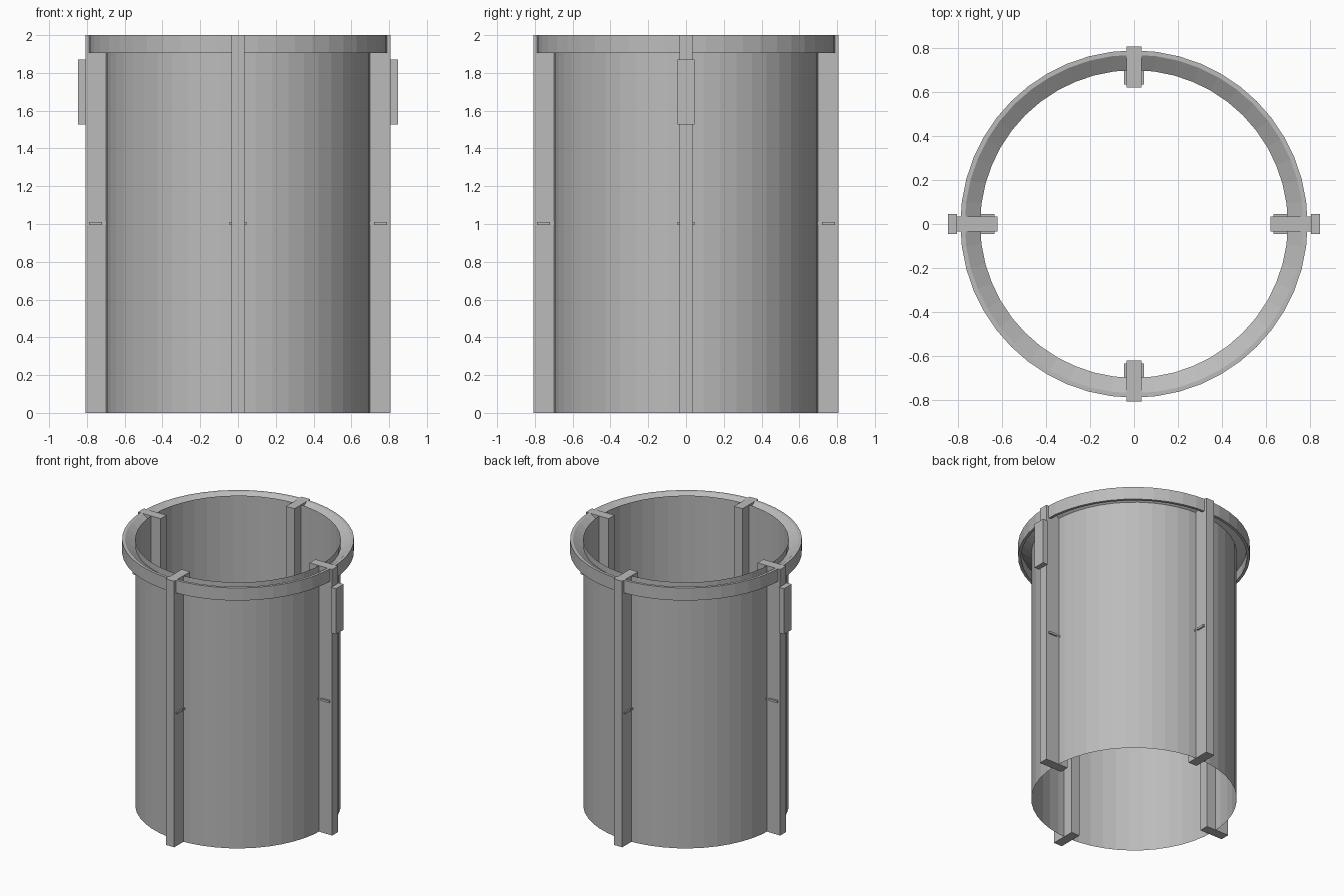
import bpy, bmesh, math
from mathutils import Matrix, Vector

cube = bpy.data.objects.get("Cube")
if cube:
    bpy.data.objects.remove(cube, do_unlink=True)

# Single grey finish
grey = bpy.data.materials.new("plain grey")
grey.use_nodes = True
color = (0.5, 0.5, 0.5, 1)
grey.diffuse_color = color
grey.node_tree.nodes["Principled BSDF"].inputs["Base Color"].default_value = color

SEGMENTS = 48


def finish(name, bm):
    mesh = bpy.data.meshes.new(name)
    bm.to_mesh(mesh)
    bm.free()
    mesh.materials.append(grey)
    obj = bpy.data.objects.new(name, mesh)
    bpy.context.collection.objects.link(obj)
    return obj


def revolve(name, profile, closed):
    """Spin an (r, z) profile around the vertical axis."""
    bm = bmesh.new()
    verts = [bm.verts.new((r, 0, z)) for r, z in profile]
    edges = [bm.edges.new(pair) for pair in zip(verts, verts[1:])]
    if closed:
        edges.append(bm.edges.new((verts[-1], verts[0])))
    bmesh.ops.spin(bm, geom=verts + edges, cent=(0, 0, 0), axis=(0, 0, 1),
                   angle=math.tau, steps=SEGMENTS, use_duplicate=False)
    bmesh.ops.remove_doubles(bm, verts=bm.verts, dist=0.0005)
    bmesh.ops.recalc_face_normals(bm, faces=bm.faces)
    return finish(name, bm)


def radial_box(name, angle, r0, r1, half_width, z0, z1):
    """Box pointing outward from the axis at the given angle."""
    bm = bmesh.new()
    size = Matrix.Diagonal((r1 - r0, 2 * half_width, z1 - z0, 1))
    place = Matrix.Translation(Vector(((r0 + r1) / 2, 0, (z0 + z1) / 2)))
    bmesh.ops.create_cube(bm, size=1, matrix=Matrix.Rotation(angle, 4, "Z") @ place @ size)
    return finish(name, bm)


# Open tube wall
revolve("tube_wall", [(0.70, 0), (0.70, 2)], False)

# Collar: upright band with a sloped web down to the tube
revolve("collar", [(0.79, 1.905), (0.79, 2), (0.77, 2), (0.70, 1.952),
                   (0.70, 1.932), (0.77, 1.98), (0.77, 1.905)], True)

# Four ribs through the wall, each with a cross pin inside and outside
for i, side in enumerate(("left", "back", "right", "front")):
    angle = i * math.pi / 2
    radial_box(side + "_rib", angle, 0.62, 0.808, 0.035, 0, 2)
    radial_box(side + "_outer_pin", angle, 0.72, 0.788, 0.046, 0.995, 1.011)
    radial_box(side + "_inner_pin", angle, 0.635, 0.70, 0.046, 0.995, 1.011)
    if i % 2 == 0:
        radial_box(side + "_pad", angle, 0.806, 0.847, 0.046, 1.527, 1.87)
